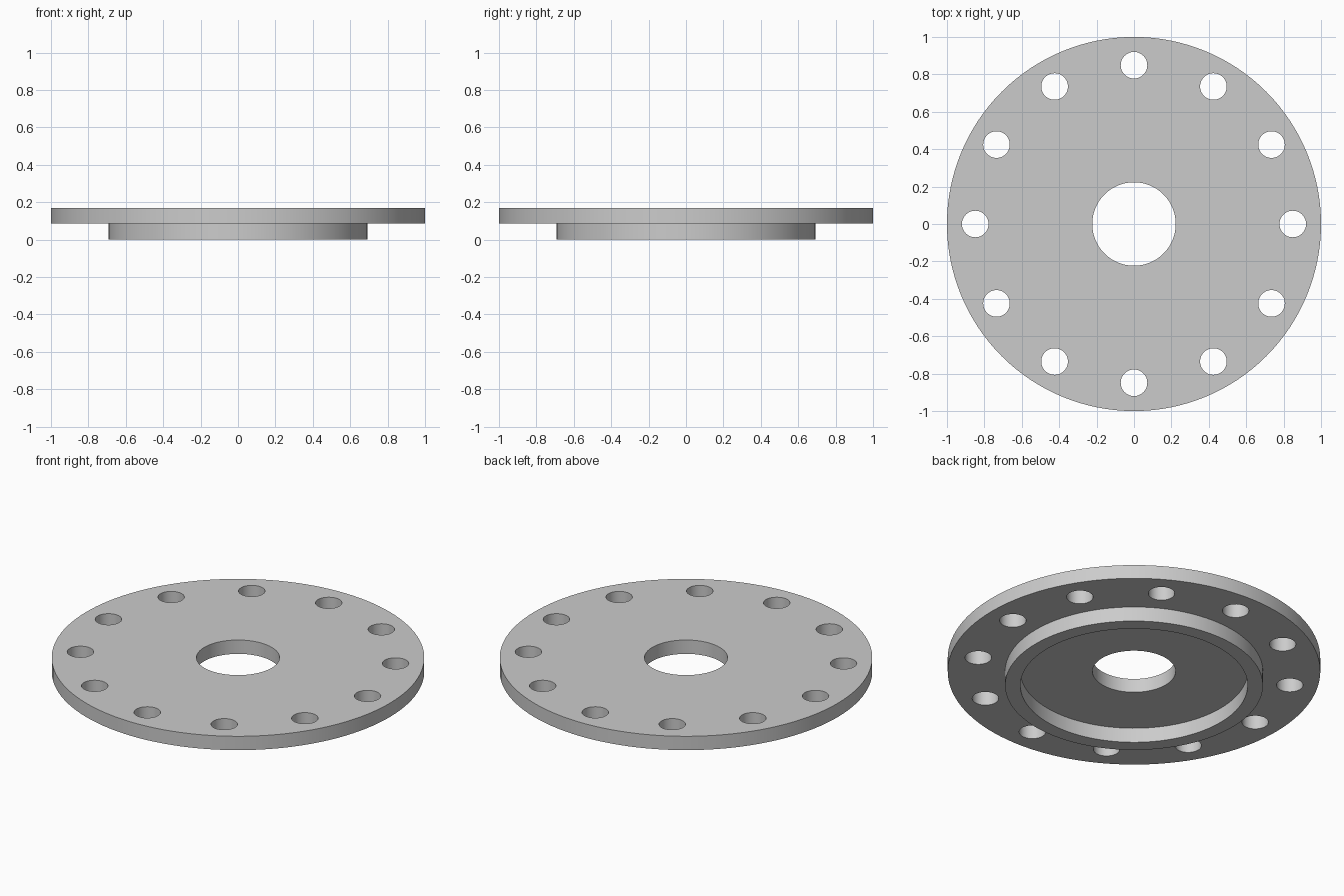
import bpy, bmesh
from math import sin, cos, pi, radians

cube = bpy.data.objects.get("Cube")
if cube:
    bpy.data.objects.remove(cube, do_unlink=True)

STEP_Z, TOP_Z = 0.087, 0.169       # underside and top of the flange
FLANGE_R, BORE_R = 1.0, 0.223
RIM_OUTER, RIM_INNER = 0.692, 0.61
BOLT_COUNT, BOLT_CIRCLE, BOLT_R = 12, 0.849, 0.071

grey = bpy.data.materials.new("plain grey")
grey.use_nodes = True
colour = (0.6, 0.6, 0.6, 1)
grey.diffuse_color = colour
grey.node_tree.nodes["Principled BSDF"].inputs["Base Color"].default_value = colour


def plate(name, circles, bottom, top):
    """Extrude nested circles (x, y, radius, segments); inner ones become holes."""
    curve = bpy.data.curves.new(name + "_profile", "CURVE")
    curve.dimensions = "2D"
    curve.fill_mode = "BOTH"
    curve.extrude = (top - bottom) / 2
    for x, y, r, n in circles:
        spline = curve.splines.new("POLY")
        spline.points.add(n - 1)
        spline.use_cyclic_u = True
        for i, p in enumerate(spline.points):
            a = 2 * pi * i / n
            p.co = (x + r * cos(a), y + r * sin(a), 0, 1)
    helper = bpy.data.objects.new(name + "_profile", curve)
    bpy.context.collection.objects.link(helper)
    deps = bpy.context.evaluated_depsgraph_get()
    mesh = bpy.data.meshes.new_from_object(helper.evaluated_get(deps))
    bpy.data.objects.remove(helper, do_unlink=True)
    bpy.data.curves.remove(curve)

    # Weld caps to walls and lift to height
    bm = bmesh.new()
    bm.from_mesh(mesh)
    bmesh.ops.remove_doubles(bm, verts=bm.verts, dist=0.0001)
    bmesh.ops.translate(bm, verts=bm.verts, vec=(0, 0, (top + bottom) / 2))
    bmesh.ops.recalc_face_normals(bm, faces=bm.faces)
    for f in bm.faces:
        f.smooth = True
        f.material_index = 0
    bm.to_mesh(mesh)
    bm.free()
    mesh.set_sharp_from_angle(angle=radians(30))
    mesh.materials.clear()
    mesh.materials.append(grey)
    mesh.name = name
    obj = bpy.data.objects.new(name, mesh)
    bpy.context.collection.objects.link(obj)
    return obj


# Flange disc with central bore and a ring of bolt holes
bolts = [(BOLT_CIRCLE * cos(2 * pi * i / BOLT_COUNT),
          BOLT_CIRCLE * sin(2 * pi * i / BOLT_COUNT), BOLT_R, 48)
         for i in range(BOLT_COUNT)]
plate("flange_disc", [(0, 0, FLANGE_R, 128), (0, 0, BORE_R, 96)] + bolts, STEP_Z, TOP_Z)

# Raised rim under the flange, sunk slightly into it
plate("locating_rim", [(0, 0, RIM_OUTER, 128), (0, 0, RIM_INNER, 128)], 0, STEP_Z + 0.01)
